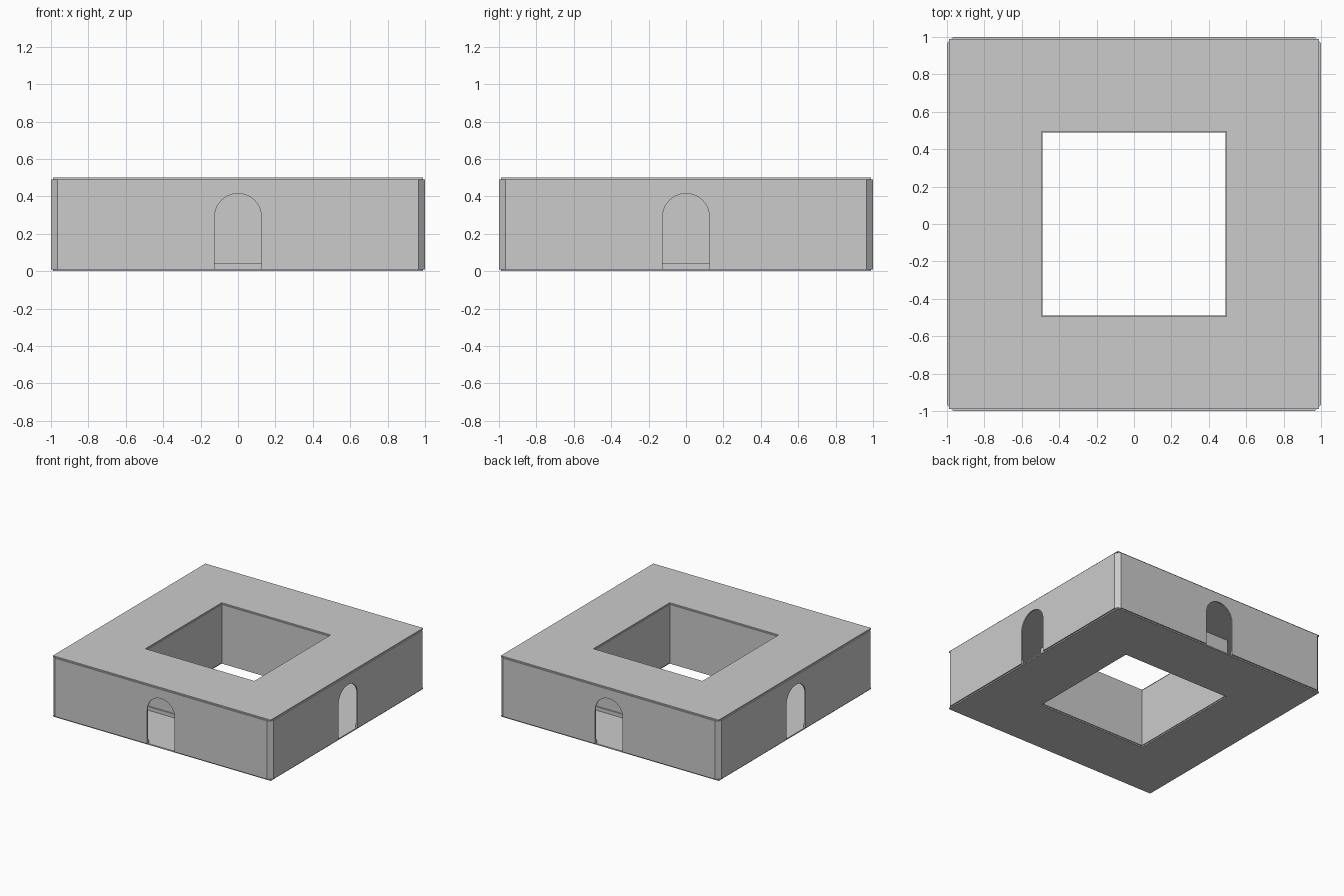
import bpy, bmesh
from math import pi, cos, sin
from mathutils import Matrix, Vector

if "Cube" in bpy.data.objects:
    bpy.data.objects.remove(bpy.data.objects["Cube"])


def make_object(name, bm):
    bmesh.ops.recalc_face_normals(bm, faces=bm.faces)
    mesh = bpy.data.meshes.new(name)
    bm.to_mesh(mesh)
    bm.free()
    ob = bpy.data.objects.new(name, mesh)
    bpy.context.collection.objects.link(ob)
    return ob


def square(h, c=0.0):
    """Square of half-width h, corners chamfered by c."""
    pts = []
    for k in range(4):
        r = Matrix.Rotation(k * pi / 2, 2)
        corner = [(h, h - c), (h - c, h)] if c else [(h, h)]
        pts += [r @ Vector(p) for p in corner]
    return pts


def ring(name, outer, inner, z0, z1):
    """Hollow frame between two outlines with equal point counts."""
    bm = bmesh.new()
    loops = [[bm.verts.new((p.x, p.y, z)) for p in outline]
             for outline, z in ((outer, z0), (outer, z1), (inner, z1), (inner, z0))]
    n = len(outer)
    for a, b in zip(loops, loops[1:] + loops[:1]):
        for i in range(n):
            j = (i + 1) % n
            bm.faces.new((a[i], a[j], b[j], b[i]))
    return make_object(name, bm)


SLAB, TOP, T = 0.01, 0.50, 0.01

# Floor and roof slabs
ring("floor_slab", square(0.99), square(0.495), 0, SLAB)
ring("roof_slab", square(0.99), square(0.495), TOP - SLAB, TOP)

# Thin outer walls with chamfered corners, and courtyard walls
outer_wall = ring("outer_wall", square(1.0, 0.035), square(1.0 - T, 0.031),
                  SLAB, TOP - SLAB)
ring("courtyard_wall", square(0.50), square(0.488), SLAB, TOP - SLAB)

# Skirting boards along both sides of the corridor
outer_skirting = ring("outer_skirting", square(1.0 - T, 0.031),
                      square(0.98, 0.027), SLAB, 0.04)
ring("courtyard_skirting", square(0.51), square(0.50), SLAB, 0.04)

# Arched doorway cutter, repeated on all four sides
R, SPRING, SEG = 0.125, 0.29, 20
arch = [(-R, -0.05), (R, -0.05)]
arch += [(R * cos(pi * i / SEG), SPRING + R * sin(pi * i / SEG)) for i in range(SEG + 1)]
bm = bmesh.new()
for k in range(4):
    rot = Matrix.Rotation(k * pi / 2, 3, 'Z')
    face = bm.faces.new([bm.verts.new(rot @ Vector((x, -1.1, z))) for x, z in arch])
    ext = bmesh.ops.extrude_face_region(bm, geom=[face], use_keep_orig=True)
    moved = [v for v in ext["geom"] if isinstance(v, bmesh.types.BMVert)]
    bmesh.ops.translate(bm, verts=moved, vec=rot @ Vector((0, 0.2, 0)))
cutter = make_object("doorway_cutter", bm)
cutter.hide_render = True
cutter.display_type = 'WIRE'

for ob in (outer_wall, outer_skirting):
    mod = ob.modifiers.new("doorways", 'BOOLEAN')
    mod.operation = 'DIFFERENCE'
    mod.solver = 'EXACT'
    mod.object = cutter
